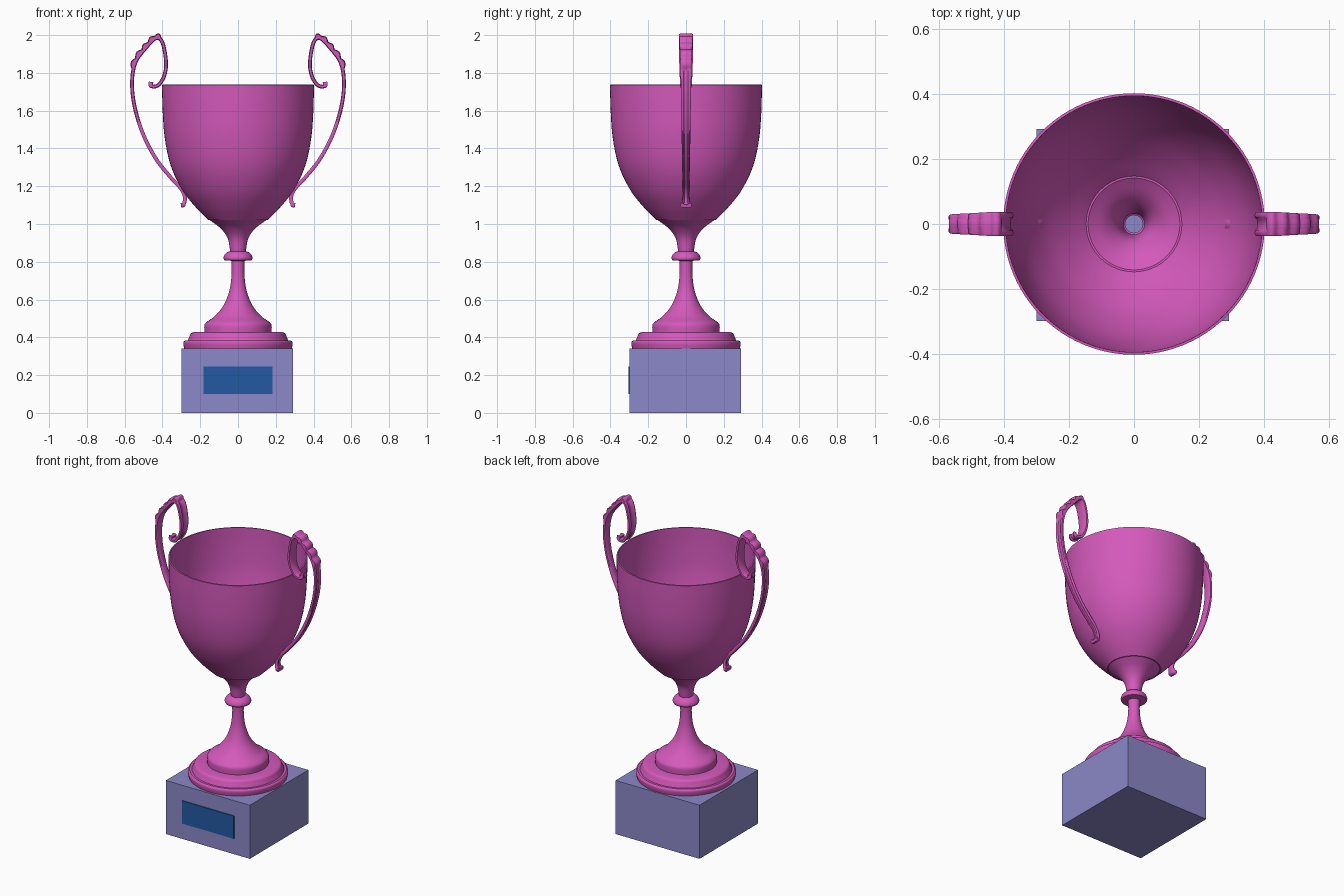
import bpy, bmesh, math
from mathutils import Vector

cube = bpy.data.objects.get("Cube")
if cube:
    bpy.data.objects.remove(cube, do_unlink=True)


def material(name, rgb):
    mat = bpy.data.materials.new(name)
    mat.use_nodes = True
    color = (*rgb, 1)
    mat.diffuse_color = color
    mat.node_tree.nodes["Principled BSDF"].inputs["Base Color"].default_value = color
    return mat


magenta = material("magenta metal", (0.66, 0.10, 0.50))
lavender = material("lavender base", (0.26, 0.25, 0.58))
blue = material("blue plate", (0.016, 0.10, 0.36))


def spline(points, steps):
    """Catmull-Rom samples through 2D points."""
    p = [Vector(q) for q in points]
    p = [2 * p[0] - p[1]] + p + [2 * p[-1] - p[-2]]
    out = []
    for a, b, c, d in zip(p, p[1:], p[2:], p[3:]):
        for i in range(steps):
            t = i / steps
            out.append(0.5 * (2 * b + (c - a) * t + (2 * a - 5 * b + 4 * c - d) * t * t
                              + (3 * b - a - 3 * c + d) * t ** 3))
    return out + [p[-2]]


def finish(bm, name, mat, angle=None):
    bmesh.ops.recalc_face_normals(bm, faces=bm.faces[:])
    mesh = bpy.data.meshes.new(name)
    bm.to_mesh(mesh)
    bm.free()
    obj = bpy.data.objects.new(name, mesh)
    bpy.context.collection.objects.link(obj)
    mesh.materials.append(mat)
    if angle:
        bpy.ops.object.select_all(action="DESELECT")
        obj.select_set(True)
        bpy.context.view_layer.objects.active = obj
        bpy.ops.object.shade_smooth_by_angle(angle=math.radians(angle))
    return obj


def skin(bm, rings, wrap):
    """Join rings of points with quads; each ring is a closed loop."""
    rows = [[bm.verts.new(co) for co in ring] for ring in rings]
    pairs = list(zip(rows, rows[1:])) + ([(rows[-1], rows[0])] if wrap else [])
    for a, b in pairs:
        for i in range(len(a)):
            j = (i + 1) % len(a)
            bm.faces.new((a[i], a[j], b[j], b[i]))
    if not wrap:
        bm.faces.new(rows[0])
        bm.faces.new(rows[-1])


def lathe(name, outline, mat, sides=96):
    """Revolve a closed (radius, height) outline about z."""
    turns = [math.tau * i / sides for i in range(sides)]
    bm = bmesh.new()
    skin(bm, [[(r * math.cos(a), r * math.sin(a), z) for a in turns] for r, z in outline], True)
    return finish(bm, name, mat, 35)


def box(name, center, size, mat):
    bm = bmesh.new()
    bmesh.ops.create_cube(bm, size=1)
    for v in bm.verts:
        v.co = Vector(center) + Vector(c * s for c, s in zip(v.co, size))
    return finish(bm, name, mat)


# Plinth and name plate
box("plinth", (-0.004, -0.003, 0.171), (0.592, 0.59, 0.342), lavender)
box("front_plate", (0.0, -0.3, 0.173), (0.365, 0.008, 0.145), blue)

# Bowl with a thin wall
bowl = spline([(0.155, 1.02), (0.225, 1.09), (0.295, 1.18), (0.355, 1.305),
               (0.387, 1.45), (0.399, 1.6), (0.402, 1.737)], 6)
lathe("bowl", bowl + [Vector((r - 0.008, z + 0.001)) for r, z in reversed(bowl)], magenta)

# Hollow stem: flare, collar, trumpet and stepped foot
neck = spline([(0.149, 1.02), (0.092, 0.977), (0.055, 0.925), (0.041, 0.855)], 6)
collar = spline([(0.056, 0.852), (0.07, 0.838), (0.077, 0.82), (0.072, 0.808)], 4)
trumpet = spline([(0.034, 0.805), (0.034, 0.73), (0.045, 0.65), (0.075, 0.572),
                  (0.12, 0.515), (0.168, 0.48)], 6)
step_a = spline([(0.168, 0.48), (0.178, 0.465), (0.178, 0.427)], 3)
step_b = spline([(0.235, 0.427), (0.25, 0.42), (0.258, 0.402), (0.266, 0.383)], 3)
step_c = spline([(0.28, 0.383), (0.289, 0.375), (0.289, 0.36), (0.285, 0.342)], 3)
inside = [Vector((0.027, 0.342)), Vector((0.027, 0.85))]
inside += [Vector((max(r - 0.008, 0.028), z)) for r, z in reversed(neck)]
lathe("stem_and_foot", neck + collar + trumpet + step_a[1:] + step_b + step_c + inside, magenta)

# Scrolled handles: grooved strap swept along a curve, scalloped near the top
path = spline([(0.302, 1.1), (0.288, 1.104), (0.281, 1.14), (0.3, 1.185), (0.355, 1.245),
               (0.434, 1.345), (0.502, 1.475), (0.547, 1.62), (0.561, 1.75), (0.543, 1.855),
               (0.49, 1.93), (0.434, 1.984), (0.4, 1.96), (0.381, 1.86), (0.389, 1.79),
               (0.415, 1.742), (0.444, 1.727), (0.462, 1.735), (0.46, 1.752)], 10)
widths = spline([(0, 0.028), (0.05, 0.026), (0.12, 0.017), (0.3, 0.022), (0.5, 0.03),
                 (0.62, 0.037), (0.72, 0.036), (0.85, 0.03), (1, 0.024)], 20)
section = [(-1, -0.6), (-1, 0.6), (-0.8, 1), (-0.55, 0.9), (-0.4, 0.3), (0.4, 0.3),
           (0.55, 0.9), (0.8, 1), (1, 0.6), (1, -0.6), (0.8, -1), (-0.8, -1)]


def handle(name, side):
    rings = []
    last = len(path) - 1
    for i, p in enumerate(path):
        tangent = (path[min(i + 1, last)] - path[max(i - 1, 0)]).normalized()
        out = Vector((tangent.y, -tangent.x))
        t = i / last
        half = min(widths, key=lambda w: abs(w.x - t)).y
        thick = 0.01 if 0.06 < t < 0.92 else 0.012
        scallop = 0.0
        if 0.48 < t < 0.64:
            scallop = 0.013 * abs(math.sin(math.pi * (t - 0.48) / 0.032))
        ring = []
        for u, v in section:
            lift = v * thick + (scallop if v > 0 else 0)
            if scallop and abs(u) < 0.5:
                lift += 0.008
            q = p + out * lift
            ring.append((side * q.x, u * half, q.y))
        rings.append(ring)
    bm = bmesh.new()
    skin(bm, rings, False)
    return finish(bm, name, magenta, 50)


handle("left_handle", 1)
handle("right_handle", -1)
